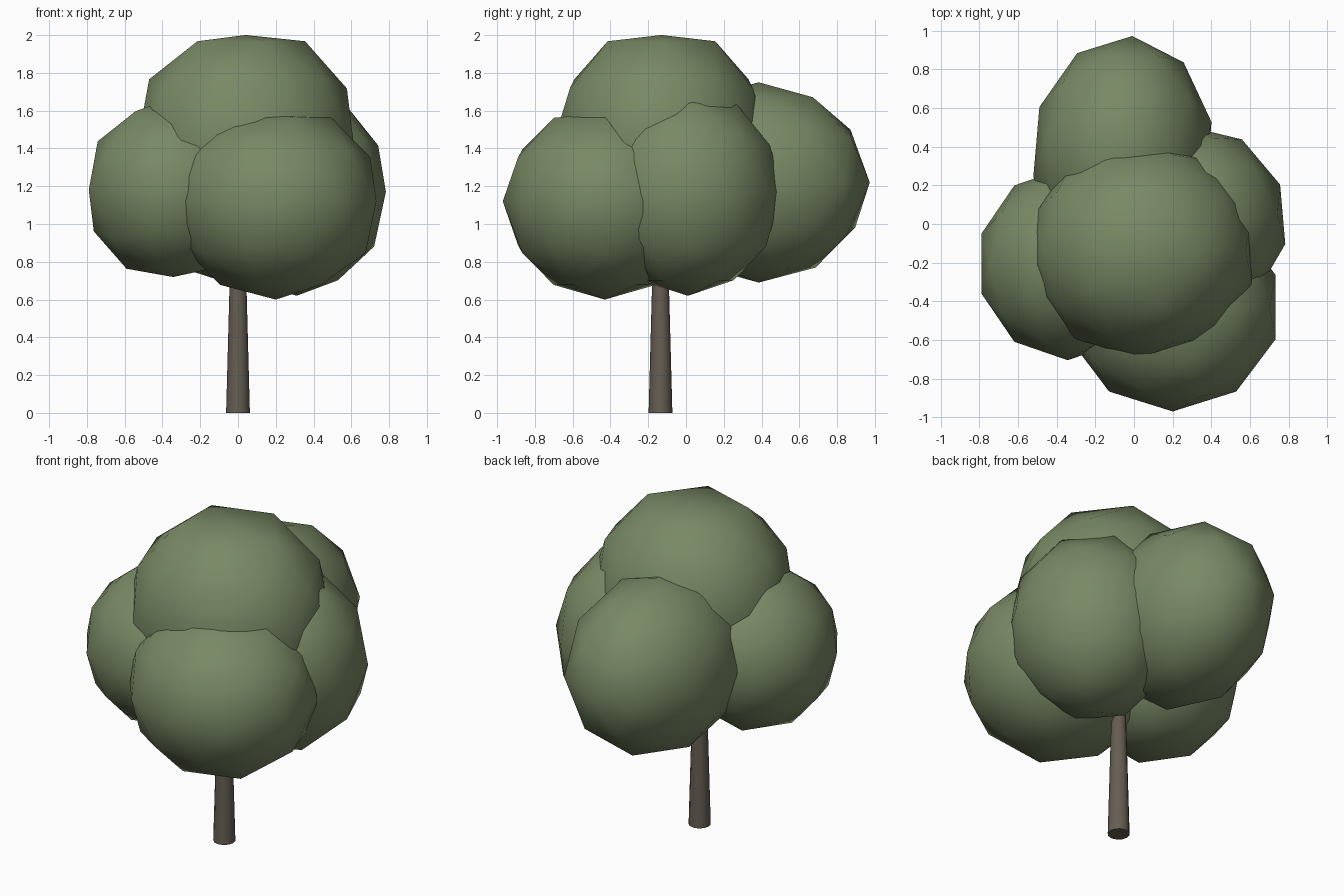
import bpy
import math

if "Cube" in bpy.data.objects:
    bpy.data.objects.remove(bpy.data.objects["Cube"])


def material(name, rgb):
    m = bpy.data.materials.new(name)
    m.diffuse_color = (*rgb, 1)
    m.use_nodes = True
    m.node_tree.nodes["Principled BSDF"].inputs["Base Color"].default_value = m.diffuse_color
    return m


leaf = material("leaf_green", (0.19, 0.25, 0.13))
bark = material("bark_brown", (0.13, 0.11, 0.085))


def finish(obj, name, mat):
    obj.name = name
    obj.data.materials.append(mat)
    obj.data.polygons.foreach_set("use_smooth", [True] * len(obj.data.polygons))


def clump(name, center, radii, turn=0, top=1.0, bottom=1.0):
    """Low-poly stretched ball; top and bottom flatten its poles."""
    bpy.ops.mesh.primitive_ico_sphere_add(subdivisions=2, radius=1, location=center)
    obj = bpy.context.object
    for v in obj.data.vertices:
        if v.co.z > 0.95:
            v.co.z *= top
        elif v.co.z < -0.95:
            v.co.z *= bottom
    obj.scale = radii
    obj.rotation_euler.z = math.radians(turn)
    finish(obj, name, leaf)


# Foliage clumps
clump("foliage_top", (0.04, -0.13, 1.44), (0.60, 0.57, 0.62), top=0.904)
clump("foliage_front", (0.20, -0.43, 1.12), (0.56, 0.54, 0.52), top=0.9)
clump("foliage_left", (-0.343, -0.205, 1.18), (0.47, 0.50, 0.49), bottom=0.94)
clump("foliage_right", (0.31, 0.01, 1.17), (0.485, 0.50, 0.55), turn=5)
clump("foliage_back", (-0.06, 0.385, 1.22), (0.47, 0.59, 0.53), turn=-5)

# Tapered trunk, reaching up into the foliage
bpy.ops.mesh.primitive_cone_add(vertices=12, radius1=0.063, radius2=0.036,
                                depth=1.0, location=(0.0, -0.135, 0.5))
finish(bpy.context.object, "trunk", bark)
bpy.ops.object.shade_smooth_by_angle(angle=math.radians(40))
